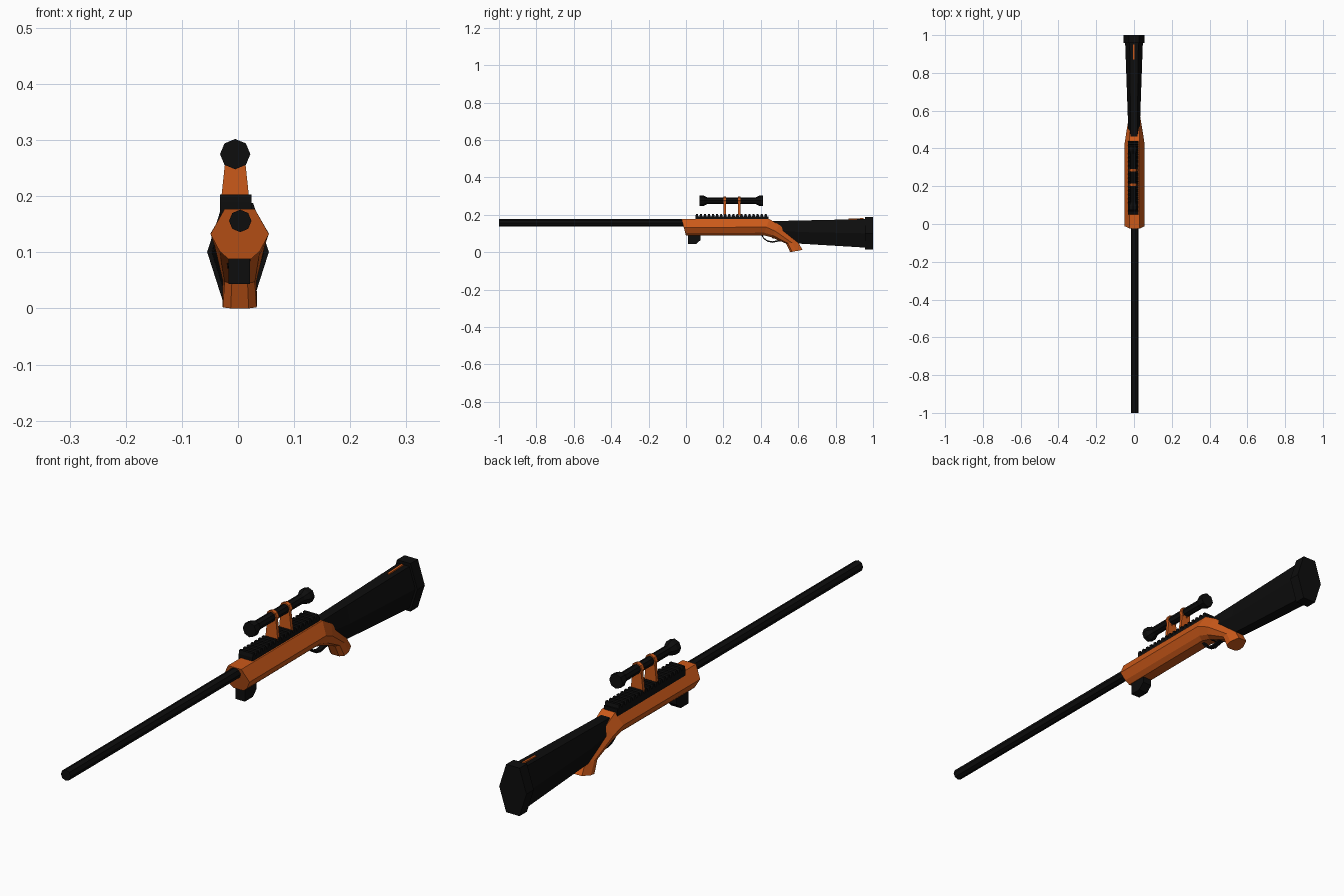
import bpy, bmesh, math

if "Cube" in bpy.data.objects:
    bpy.data.objects.remove(bpy.data.objects["Cube"])


def material(name, rgb):
    m = bpy.data.materials.new(name)
    m.diffuse_color = (*rgb, 1)
    m.use_nodes = True
    m.node_tree.nodes["Principled BSDF"].inputs["Base Color"].default_value = m.diffuse_color
    return m


BLACK = material("black", (0.004, 0.004, 0.004))
ORANGE = material("orange", (0.6, 0.1, 0.01))


def loft(name, rings, mat):
    """Skin a list of equal-length point rings and cap both ends."""
    bm = bmesh.new()
    vs = [[bm.verts.new(p) for p in r] for r in rings]
    n = len(rings[0])
    for a, b in zip(vs, vs[1:]):
        for i in range(n):
            j = (i + 1) % n
            bm.faces.new((a[i], a[j], b[j], b[i]))
    bm.faces.new(vs[0])
    bm.faces.new(vs[-1])
    bmesh.ops.recalc_face_normals(bm, faces=bm.faces)
    me = bpy.data.meshes.new(name)
    bm.to_mesh(me)
    bm.free()
    me.materials.append(mat)
    ob = bpy.data.objects.new(name, me)
    bpy.context.collection.objects.link(ob)
    return ob


def turned(name, profile, x, z, mat, sides=8):
    """Round part along y from (y, radius) pairs, one corner pointing up."""
    ang = [math.tau * i / sides for i in range(sides)]
    return loft(name, [[(x + r * math.sin(a), y, z + r * math.cos(a)) for a in ang]
                       for y, r in profile], mat)


def side_extrude(name, outline, x0, x1, mat):
    """Side outline of (y, z) points pushed across x."""
    return loft(name, [[(x, y, z) for y, z in outline] for x in (x0, x1)], mat)


def front_extrude(name, outline, y0, y1, mat):
    return loft(name, [[(x, y, z) for x, z in outline] for y in (y0, y1)], mat)


# receiver flowing into the grip: (top y, z), (bottom y, z), half widths top/mid/low/bottom
def body_ring(top, bot, widths, cx=0.003):
    pts = [(w, top[0] + (bot[0] - top[0]) * f, top[1] + (bot[1] - top[1]) * f)
           for w, f in zip(widths, (0, 0.5, 0.84, 1))]
    return [(cx + w, y, z) for w, y, z in pts] + [(cx - w, y, z) for w, y, z in reversed(pts)]


loft("receiver_and_grip", [
    body_ring((-0.024, 0.177), (0.0, 0.088), (0.027, 0.052, 0.036, 0.02)),
    body_ring((0.445, 0.177), (0.415, 0.09), (0.027, 0.052, 0.036, 0.02)),
    body_ring((0.5, 0.145), (0.455, 0.08), (0.025, 0.045, 0.034, 0.018)),
    body_ring((0.6, 0.052), (0.535, 0.046), (0.016, 0.03, 0.027, 0.014)),
    body_ring((0.623, 0.012), (0.557, 0.0), (0.018, 0.031, 0.03, 0.016)),
], ORANGE)

# barrel
turned("barrel", [(-1.0, 0.02), (0.0, 0.02)], 0.004, 0.156, BLACK)


# hexagonal stock and butt plate
def hex_ring(y, z0, z1, mid, end):
    zm = (z0 + z1) / 2
    return [(end, y, z0), (mid, y, zm), (end, y, z1),
            (-end, y, z1), (-mid, y, zm), (-end, y, z0)]


loft("stock", [hex_ring(0.46, 0.075, 0.166, 0.029, 0.018),
               hex_ring(0.6, 0.046, 0.169, 0.034, 0.019),
               hex_ring(0.965, 0.024, 0.177, 0.047, 0.023)], BLACK)
loft("butt_plate", [hex_ring(0.957, 0.013, 0.188, 0.055, 0.027),
                    hex_ring(1.0, 0.013, 0.188, 0.055, 0.027)], BLACK)
side_extrude("stock_marker", [(0.87, 0.17), (0.87, 0.179), (0.95, 0.182), (0.95, 0.17)],
             -0.005, 0.003, ORANGE)

# toothed sight rail
y0, y1, teeth = 0.05, 0.44, 18
step = (y1 - y0) / teeth
rail = [(y1, 0.165), (y0, 0.165)]
for i in range(teeth):
    y = y0 + i * step
    rail += [(y, 0.19), (y + 0.15 * step, 0.203), (y + 0.6 * step, 0.203), (y + 0.75 * step, 0.19)]
rail.append((y1, 0.19))
side_extrude("sight_rail", rail, -0.032, 0.024, BLACK)

# telescopic sight
SX, SZ = -0.005, 0.275
turned("scope", [(0.073, 0.027), (0.095, 0.027), (0.115, 0.017),
                 (0.37, 0.017), (0.39, 0.027), (0.412, 0.027)], SX, SZ, BLACK)

# scope mounts: tapered plate and ring
for i, y in enumerate((0.207, 0.285)):
    front_extrude(f"scope_mount_{i + 1}",
                  [(SX - 0.025, 0.195), (SX + 0.025, 0.195), (SX + 0.017, 0.27), (SX - 0.017, 0.27)],
                  y - 0.006, y + 0.006, ORANGE)
    turned(f"scope_ring_{i + 1}", [(y - 0.007, 0.022), (y + 0.007, 0.022)], SX, SZ, ORANGE)

# block under the front of the receiver
side_extrude("front_block", [(0.01, 0.11), (0.01, 0.044), (0.055, 0.044), (0.078, 0.065), (0.078, 0.11)],
             -0.017, 0.021, BLACK)

# trigger guard: flat band
path = [(0.4, 0.095), (0.415, 0.07), (0.435, 0.056), (0.46, 0.05), (0.49, 0.056), (0.53, 0.06)]
band = path + [(y, z + 0.008) for y, z in reversed(path[1:])] + [(0.41, 0.095)]
side_extrude("trigger_guard", band, -0.006, 0.012, BLACK)
